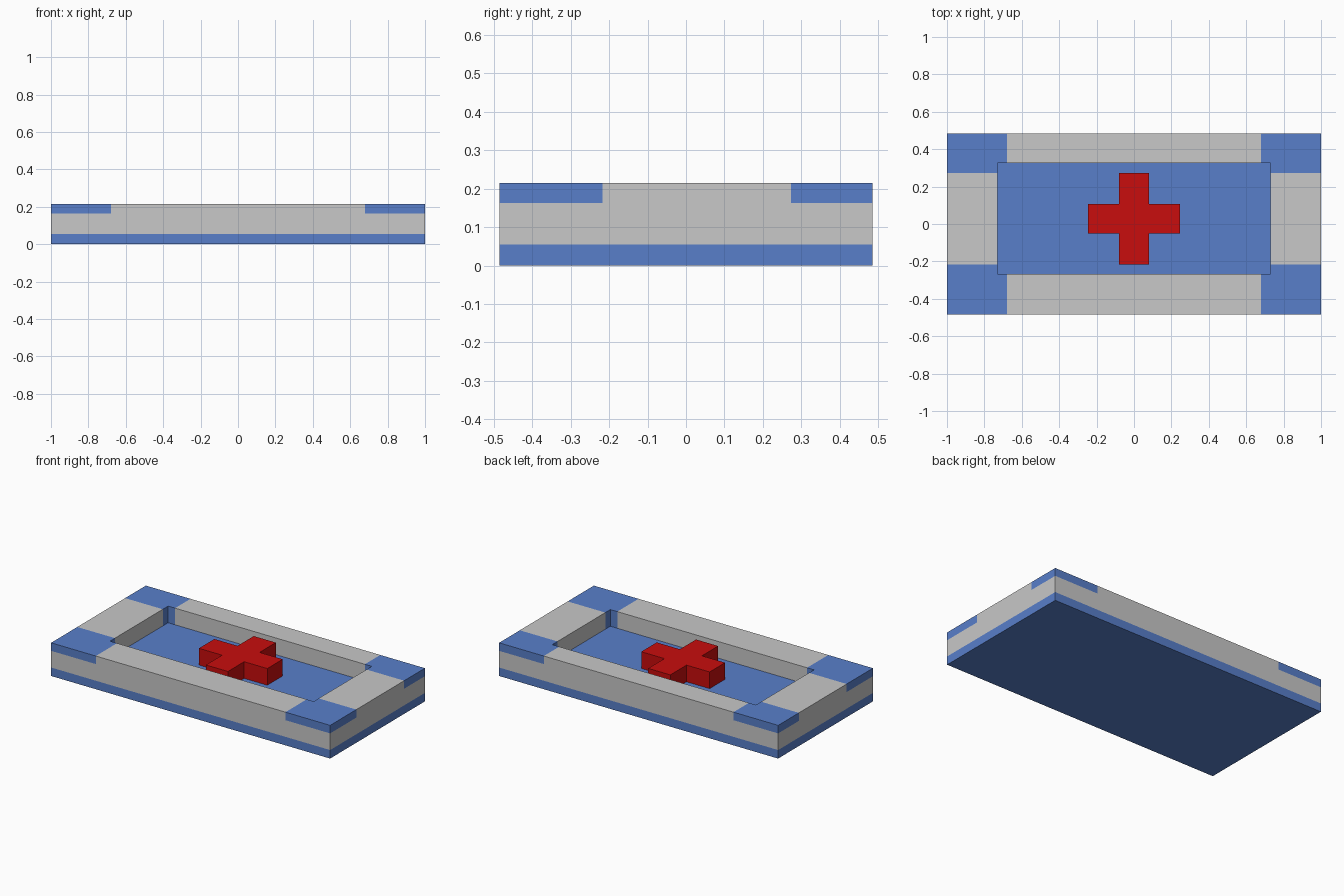
import bpy, bmesh

if "Cube" in bpy.data.objects:
    bpy.data.objects.remove(bpy.data.objects["Cube"])


def material(name, rgb):
    m = bpy.data.materials.new(name)
    m.diffuse_color = (*rgb, 1)
    m.use_nodes = True
    m.node_tree.nodes["Principled BSDF"].inputs["Base Color"].default_value = m.diffuse_color
    return m


grey = material("light_grey", (0.578, 0.578, 0.578))
blue = material("blue", (0.098, 0.212, 0.591))
red = material("red", (0.578, 0.004, 0.004))

HX, HY, TOP, FLOOR = 1.0, 0.485, 0.215, 0.107
BAND, PATCH = 0.055, 0.163              # top of base band, bottom of corner patches
CX, CY0, CY1 = 0.68, -0.217, 0.273      # limits of the corner patches


def finish(name, bm, mats):
    bmesh.ops.recalc_face_normals(bm, faces=bm.faces)
    me = bpy.data.meshes.new(name)
    bm.to_mesh(me)
    bm.free()
    for m in mats:
        me.materials.append(m)
    ob = bpy.data.objects.new(name, me)
    bpy.context.collection.objects.link(ob)
    return ob


def ring(bm, x, y0, y1, z):
    return [bm.verts.new(p) for p in
            ((-x, y0, z), (x, y0, z), (x, y1, z), (-x, y1, z))]


# Tray: outer wall, rim, recess wall and floor as one closed shell
bm = bmesh.new()
rings = [ring(bm, HX, -HY, HY, 0), ring(bm, HX, -HY, HY, TOP),
         ring(bm, 0.73, -0.268, 0.327, TOP), ring(bm, 0.73, -0.268, 0.327, FLOOR)]
bm.faces.new(rings[0][::-1])
bm.faces.new(rings[-1])
for a, b in zip(rings, rings[1:]):
    for i in range(4):
        j = (i + 1) % 4
        bm.faces.new((a[i], a[j], b[j], b[i]))
bmesh.ops.recalc_face_normals(bm, faces=bm.faces)

# Cut the colour borders into the shell
for co, no in (((CX, 0, 0), (1, 0, 0)), ((-CX, 0, 0), (1, 0, 0)),
               ((0, CY0, 0), (0, 1, 0)), ((0, CY1, 0), (0, 1, 0)),
               ((0, 0, BAND), (0, 0, 1)), ((0, 0, PATCH), (0, 0, 1))):
    bmesh.ops.bisect_plane(bm, geom=bm.verts[:] + bm.edges[:] + bm.faces[:],
                           plane_co=co, plane_no=no)

# Blue base band, recess floor and corner patches; the rest stays grey
for f in bm.faces:
    c = f.calc_center_median()
    corner = abs(c.x) > CX and not CY0 < c.y < CY1
    inner = abs(c.x) < HX - 0.01 and abs(c.y) < HY - 0.01
    floor = abs(f.normal.z) > 0.5 and c.z < PATCH
    f.material_index = int(floor or c.z < BAND or (corner and (c.z > PATCH or inner)))
finish("tray", bm, [grey, blue])

# Raised cross standing on the recess floor
bm = bmesh.new()
L, W, MY = 0.245, 0.079, 0.029
outline = [(-W, -L), (W, -L), (W, -W), (L, -W), (L, W), (W, W),
           (W, L), (-W, L), (-W, W), (-L, W), (-L, -W), (-W, -W)]
base = bm.faces.new([bm.verts.new((x, y + MY, FLOOR)) for x, y in outline])
up = bmesh.ops.extrude_face_region(bm, geom=[base])
bmesh.ops.translate(bm, vec=(0, 0, TOP - FLOOR),
                    verts=[v for v in up["geom"] if isinstance(v, bmesh.types.BMVert)])
finish("cross", bm, [red])
